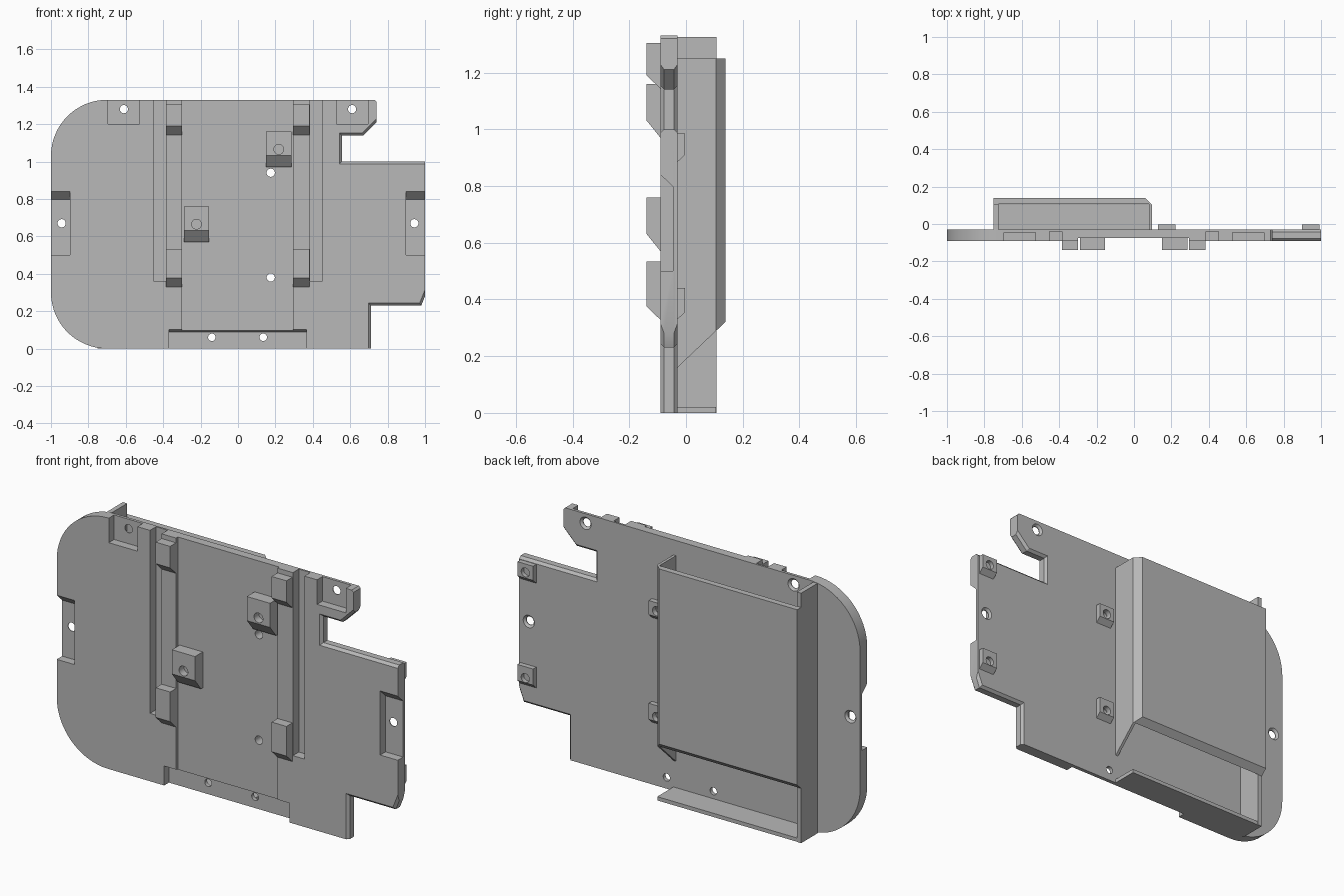
import bpy, bmesh, math
from mathutils import Matrix, Vector

old = bpy.data.objects.get("Cube")
if old:
    bpy.data.objects.remove(old, do_unlink=True)

grey = bpy.data.materials.new("mid grey")
grey.use_nodes = True
grey.diffuse_color = (0.48, 0.48, 0.48, 1)
grey.node_tree.nodes["Principled BSDF"].inputs["Base Color"].default_value = (0.48, 0.48, 0.48, 1)

FRONT, BACK = -0.09, -0.03   # plate faces
FLOOR = -0.045               # floor of the mounting recesses
PROUD = -0.14                # front of the raised pads


def finish(name, bm):
    bmesh.ops.recalc_face_normals(bm, faces=bm.faces)
    mesh = bpy.data.meshes.new(name)
    bm.to_mesh(mesh)
    bm.free()
    mesh.materials.append(grey)
    obj = bpy.data.objects.new(name, mesh)
    bpy.context.collection.objects.link(obj)
    return obj


def prism_bm(axis, pts, a, b):
    """Extrude a 2D outline along an axis, from a to b."""
    place = {"x": lambda p, t: (t, p[0], p[1]),
             "y": lambda p, t: (p[0], t, p[1]),
             "z": lambda p, t: (p[0], p[1], t)}[axis]
    bm = bmesh.new()
    low = [bm.verts.new(place(p, a)) for p in pts]
    high = [bm.verts.new(place(p, b)) for p in pts]
    bm.faces.new(low)
    bm.faces.new(high)
    for i in range(len(pts)):
        j = (i + 1) % len(pts)
        bm.faces.new((low[i], low[j], high[j], high[i]))
    bmesh.ops.recalc_face_normals(bm, faces=bm.faces)
    return bm


def prism(name, axis, pts, a, b):
    return finish(name, prism_bm(axis, pts, a, b))


def box(name, x0, x1, y0, y1, z0, z1):
    return prism(name, "z", [(x0, y0), (x1, y0), (x1, y1), (x0, y1)], z0, z1)


def drill(x, z, y0, y1, r0, r1=None):
    """Round cutter running from y0 to y1."""
    bm = bmesh.new()
    turn = Matrix.Translation((x, (y0 + y1) / 2, z)) @ Matrix.Rotation(-math.pi / 2, 4, "X")
    bmesh.ops.create_cone(bm, cap_ends=True, segments=24, radius1=r0,
                          radius2=r1 or r0, depth=y1 - y0, matrix=turn)
    return finish("drill_cutter", bm)


def carve(obj, cutters):
    """Subtract every cutter, keep the result and drop the cutters."""
    for c in cutters:
        c.hide_render = True
        mod = obj.modifiers.new("cut", "BOOLEAN")
        mod.operation = "DIFFERENCE"
        mod.solver = "EXACT"
        mod.object = c
    deps = bpy.context.evaluated_depsgraph_get()
    mesh = bpy.data.meshes.new_from_object(obj.evaluated_get(deps))
    obj.modifiers.clear()
    obj.data = mesh
    for c in cutters:
        bpy.data.objects.remove(c, do_unlink=True)


# Main plate outline: two round corners, two notched ones
def corner(cx, cz, start, r=0.3, steps=16):
    return [(cx + r * math.cos(start + i * math.pi / 2 / steps),
             cz + r * math.sin(start + i * math.pi / 2 / steps)) for i in range(steps + 1)]


outline = corner(-0.7, 1.03, math.pi / 2) + corner(-0.7, 0.3, math.pi) + [
    (0.71, 0), (0.71, 0.23), (0.98, 0.23), (1, 0.28), (1, 1), (0.555, 1),
    (0.555, 1.14), (0.67, 1.14), (0.74, 1.21), (0.74, 1.32), (0.73, 1.33)]
bm = prism_bm("y", outline, FRONT, BACK)

# Chamfer the notch edges on both faces
edges = []
for e in bm.edges:
    p, q = (v.co for v in e.verts)
    mid = (p + q) / 2
    if abs(p.y - q.y) < 0.001 and mid.x > 0.5 and 0.05 < mid.z < 1.19 and mid.x < 0.995:
        edges.append(e)
bmesh.ops.bevel(bm, geom=edges, offset=0.013, segments=1, affect="EDGES")
plate = finish("main_plate", bm)

cuts = []
OUT = -0.2
# Shallow central channel
cuts.append(box("channel_cutter", -0.3, 0.295, OUT, -0.075, 0.05, 1.4))
# Bottom recess with a sloped upper lip
cuts.append(prism("bottom_cutter", "x", [(OUT, -0.1), (-0.05, -0.1), (-0.05, 0.088),
                                         (FRONT, 0.103), (OUT, 0.103)], -0.37, 0.365))
for s in (-1, 1):
    # Rail slot, top corner recess, side recess with a sloped upper end
    x0, x1 = sorted((s * 0.385, s * 0.453))
    cuts.append(box("slot_cutter", x0, x1, OUT, -0.04, 0.36, 1.4))
    x0, x1 = sorted((s * 0.527, s * 0.695))
    cuts.append(box("corner_cutter", x0, x1, OUT, FLOOR, 1.2, 1.4))
    x0, x1 = sorted((s * 0.897, s * 1.1))
    cuts.append(prism("side_cutter", "x", [(OUT, 0.5), (FLOOR, 0.5), (FLOOR, 0.797),
                                           (FRONT, 0.84), (OUT, 0.84)], x0, x1))
    # Countersunk mounting holes
    for x, z in ((s * 0.61, 1.28), (s * 0.943, 0.67)):
        cuts.append(drill(x, z, -0.1, 0.05, 0.022))
        cuts.append(drill(x, z, -0.041, -0.029, 0.022, 0.034))
# Plain through holes
LUGS = ((0.885, 0.985, 0.94), (0.33, 0.44, 0.38))
for x, z in ((-0.14, 0.06), (0.135, 0.06)):
    cuts.append(drill(x, z, -0.12, 0.05, 0.02))
for low, high, z in LUGS:
    cuts.append(drill(0.175, z, -0.12, 0.05, 0.022))
carve(plate, cuts)


# Raised pads on the front with a sloped underside
def pad(name, x0, x1, z0, z1, slope, base):
    return prism(name, "x", [(base, z0), (FRONT, z0), (PROUD, z0 + slope),
                             (PROUD, z1), (base, z1)], x0, x1)


for side, x0, x1 in (("right", -0.385, -0.3), ("left", 0.295, 0.382)):
    for level, z0, z1 in (("upper", 1.143, 1.305), ("lower", 0.328, 0.533)):
        pad(f"{level}_{side}_clip", x0, x1, z0, z1, 0.048, -0.08)
for side, x, z in (("left", 0.218, 0.97), ("right", -0.222, 0.57)):
    boss = pad(f"{side}_screw_boss", x - 0.068, x + 0.068, z, z + 0.19, 0.062, -0.07)
    carve(boss, [drill(x, z + 0.095, -0.2, -0.1, 0.026)])

# Small drilled lugs on the back
for column, x in (("inner", 0.175), ("outer", 0.945)):
    for level, (low, high, z) in zip(("upper", "lower"), LUGS):
        lug = prism(f"{level}_{column}_lug", "x",
                    [(BACK - 0.003, low), (BACK, low), (-0.003, low + 0.025),
                     (-0.003, high), (BACK - 0.003, high)], x - 0.046, x + 0.046)
        carve(lug, [drill(x, z, -0.1 if column == "inner" else -0.025, 0.05, 0.024)])

# Rear pocket: long side wall, bottom ledge, and a cover open at both ends
box("pocket_side_wall", -0.75, -0.725, BACK - 0.005, 0.107, 0, 1.325)
box("pocket_bottom_ledge", -0.74, 0.095, BACK - 0.005, 0.105, 0, 0.02)
bm = prism_bm("z", [(0.095, BACK), (0.095, 0.105), (0.06, 0.14), (-0.75, 0.14),
                    (-0.75, 0.105), (-0.73, 0.108), (0.08, 0.108), (0.08, BACK)], 0, 1.25)
for v in bm.verts:
    if v.co.z < 0.5:
        v.co.z = 0.16 + (v.co.y - BACK) * 0.95   # slanted lower end
finish("pocket_cover", bm)

# Smooth the round parts, keep hard edges
for obj in bpy.context.scene.objects:
    if obj.type == "MESH":
        obj.select_set(True)
        bpy.context.view_layer.objects.active = obj
bpy.ops.object.shade_smooth_by_angle(angle=math.radians(25))
